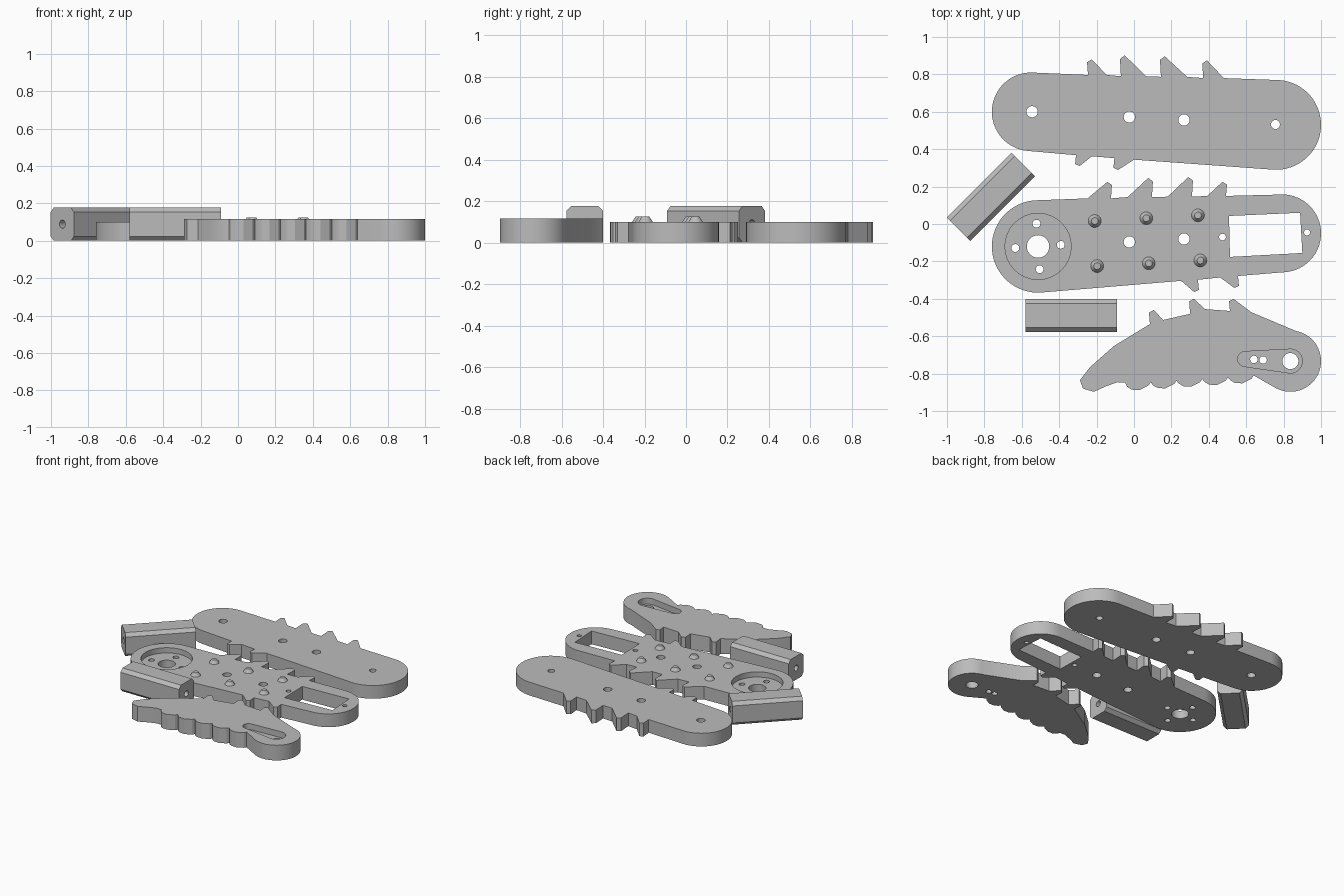
import bpy, bmesh
from math import cos, sin, radians, pi
from mathutils import Matrix, Vector

cube = bpy.data.objects.get("Cube")
if cube:
    bpy.data.objects.remove(cube, do_unlink=True)

grey = bpy.data.materials.new("plain grey")
grey.use_nodes = True
GREY = (0.5, 0.5, 0.5, 1)
grey.diffuse_color = GREY
grey.node_tree.nodes["Principled BSDF"].inputs["Base Color"].default_value = GREY


def arc(center, radius, start, end, steps=32):
    """Points on an arc, angles in degrees."""
    angles = [radians(start + (end - start) * i / steps) for i in range(steps + 1)]
    return [(center[0] + radius * cos(a), center[1] + radius * sin(a)) for a in angles]


def tooth(x, y, width, height, rise=0):
    """Hooked tooth: steep side at x, sloping side at x + width."""
    side = 1 if width > 0 else -1
    points = [(x, y), (x - side * 0.005, y + height * 0.82),
              (x + side * 0.02, y + height), (x + width, y + rise)]
    return points[::-1] if width * height < 0 else points


def teeth(rows):
    return [p for row in rows for p in tooth(*row)]


def prism(name, outline, bottom, top):
    """Solid with a flat outline, extruded from bottom to top."""
    bm = bmesh.new()
    face = bm.faces.new([bm.verts.new((x, y, bottom)) for x, y in outline])
    moved = bmesh.ops.extrude_face_region(bm, geom=[face])["geom"]
    bmesh.ops.translate(bm, vec=(0, 0, top - bottom),
                        verts=[v for v in moved if isinstance(v, bmesh.types.BMVert)])
    bmesh.ops.recalc_face_normals(bm, faces=bm.faces)
    return finish_mesh(name, bm)


def finish_mesh(name, bm):
    mesh = bpy.data.meshes.new(name)
    bm.to_mesh(mesh)
    bm.free()
    mesh.materials.append(grey)
    obj = bpy.data.objects.new(name, mesh)
    bpy.context.collection.objects.link(obj)
    return obj


def activate(obj):
    bpy.ops.object.select_all(action="DESELECT")
    obj.select_set(True)
    bpy.context.view_layer.objects.active = obj


def cut(obj, outline, bottom=-0.1, top=0.3, matrix=None):
    """Subtract an extruded outline; goes right through by default."""
    cutter = prism("cutter", outline, bottom, top)
    cutter.hide_render = True
    if matrix:
        cutter.data.transform(matrix)
    mod = obj.modifiers.new("cut", "BOOLEAN")
    mod.operation = "DIFFERENCE"
    mod.solver = "EXACT"
    mod.object = cutter
    activate(obj)
    bpy.ops.object.modifier_apply(modifier=mod.name)
    bpy.data.objects.remove(cutter, do_unlink=True)


def circle(x, y, radius):
    return arc((x, y), radius, 0, 360, 32)[:-1]


def drill(obj, holes):
    for x, y, radius in holes:
        cut(obj, circle(x, y, radius))


def smooth(obj):
    activate(obj)
    bpy.ops.object.shade_smooth_by_angle(angle=radians(25))


# Back plate: long rounded cover with teeth on both edges
outline = arc((-0.55, 0.6), 0.21, 264, 90)
outline += teeth([(-0.246, 0.797, 0.1, 0.083), (-0.07, 0.79, 0.135, 0.112),
                  (0.144, 0.787, 0.14, 0.11), (0.37, 0.78, 0.11, 0.095)])
outline += arc((0.76, 0.53), 0.24, 86, -93)
outline += teeth([(-0.105, 0.352, 0.105, -0.063, -0.008),
                  (-0.31, 0.368, 0.085, -0.058, -0.006)])
back_plate = prism("back_plate", outline, 0, 0.1)
drill(back_plate, [(-0.545, 0.6, 0.03), (-0.025, 0.572, 0.03),
                   (0.267, 0.556, 0.03), (0.756, 0.532, 0.024)])
smooth(back_plate)

# Middle plate: toothed body with a window and a round motor recess
hub = (-0.513, -0.12)
outline = arc(hub, 0.247, 274, 94)
outline += teeth([(-0.123, 0.137, -0.125, 0.088), (0.096, 0.144, -0.13, 0.102),
                  (0.31, 0.146, -0.13, 0.105), (0.492, 0.15, -0.1, 0.075)])
outline += arc((0.792, -0.05), 0.208, 88, -86)
outline += teeth([(0.556, -0.278, -0.095, -0.064, -0.008),
                  (0.342, -0.298, -0.09, -0.066, -0.006)])
middle_plate = prism("middle_plate", outline, 0, 0.1)
cut(middle_plate, circle(*hub, 0.177), 0.06)
cut(middle_plate, [(0.508, 0.043), (0.888, 0.06), (0.9, -0.155), (0.513, -0.176)])
drill(middle_plate, [(*hub, 0.06), (-0.025, -0.096, 0.03), (0.267, -0.08, 0.03),
                     (0.473, -0.07, 0.018), (0.925, -0.045, 0.016)])
drill(middle_plate, [(x, y, 0.021) for x, y in arc(hub, 0.122, 4, 274, 3)])
smooth(middle_plate)

# Studs: two rows of three tapered rivets on the middle plate
for row, (x, y) in enumerate([(-0.21, 0.016), (-0.197, -0.225)]):
    for i in range(3):
        bm = bmesh.new()
        place = Matrix.Translation((x + 0.276 * i, y + 0.015 * i, 0.1075))
        bmesh.ops.create_cone(bm, cap_ends=True, segments=24, radius1=0.041,
                              radius2=0.018, depth=0.035, matrix=place)
        smooth(finish_mesh(f"stud_{row}_{i}", bm))

# Claw plate: pointed arm with teeth above and scallops below
pivot = (0.836, -0.733)
outline = [(-0.273, -0.88), (-0.289, -0.835), (-0.235, -0.765), (-0.107, -0.652)]
outline += teeth([(0.085, -0.535, 0.072, 0.075, 0.022), (0.3, -0.48, 0.08, 0.08, 0.025),
                  (0.513, -0.465, 0.113, 0.064, -0.006)])
outline += arc(pivot, 0.164, 80, -118)
scallop = [(0, 0), (-0.012, -0.018), (-0.06, -0.042), (-0.1, -0.04), (-0.126, -0.025)]
for i in range(5):
    outline += [(0.64 - 0.1376 * i + dx, -0.81 - 0.009 * i + dy) for dx, dy in scallop]
outline += [(-0.048, -0.848), (-0.09, -0.846), (-0.15, -0.868), (-0.214, -0.897)]
claw_plate = prism("claw_plate", outline, 0, 0.115)
slot = arc(pivot, 0.064, 93, -93, 24) + arc((0.594, -0.722), 0.04, 267, 93, 24)
cut(claw_plate, slot, 0.07)
drill(claw_plate, [(*pivot, 0.043), (0.641, -0.724, 0.02), (0.69, -0.727, 0.02)])
smooth(claw_plate)

# Spacer bars: chamfered square bars with a hole along their length
HALF, CHAMFER, LENGTH = 0.0885, 0.024, 0.49
inner = HALF - CHAMFER
section = []
for sx, sy in [(1, 1), (-1, 1), (-1, -1), (1, -1)]:
    corner = [(sx * HALF, sy * inner), (sx * inner, sy * HALF)]
    section += corner if sx * sy > 0 else corner[::-1]
for name, center, turn in [("front_spacer_bar", (-0.335, -0.4885), 0),
                           ("side_spacer_bar", (-0.766, 0.145), pi / 4)]:
    bar = prism(name, section, -LENGTH / 2, LENGTH / 2)
    cut(bar, circle(0, 0, 0.022), -LENGTH, LENGTH)
    bar.data.transform(Matrix.Translation(Vector((*center, HALF)))
                       @ Matrix.Rotation(turn, 4, "Z") @ Matrix.Rotation(pi / 2, 4, "Y"))
    smooth(bar)
